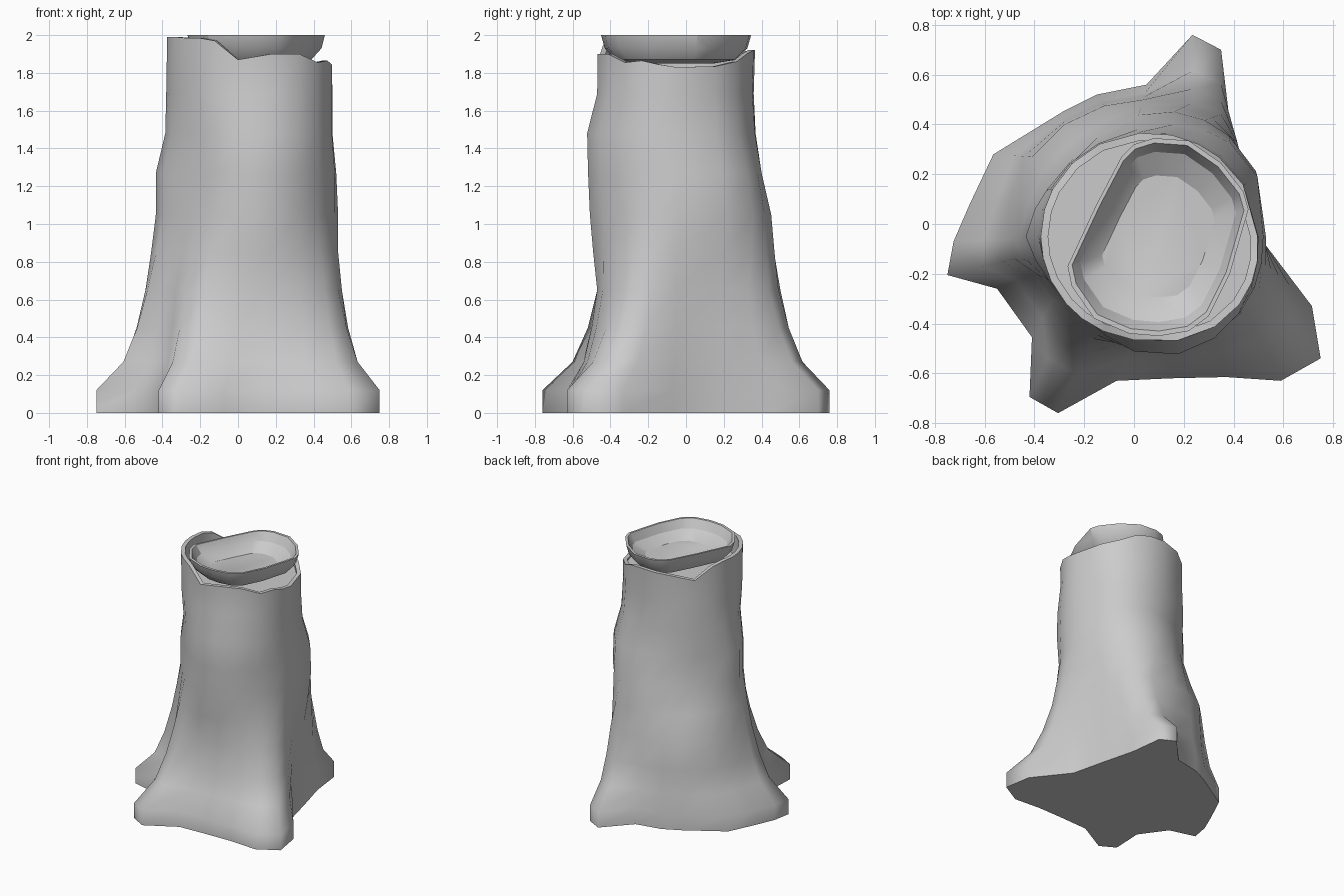
import bpy, bmesh, math

if "Cube" in bpy.data.objects:
    bpy.data.objects.remove(bpy.data.objects["Cube"])

# One entry per vertical strip of the trunk: root outline on the ground, waist outline, angle, broken rim height
BASE = [(.51, -.07), (.45, .18), (.38, .45), (.35, .70), (.235, .76), (.05, .56), (-.15, .52), (-.28, .455),
        (-.565, .28), (-.66, .08), (-.725, -.07), (-.75, -.205), (-.55, -.26), (-.41, -.455), (-.42, -.695),
        (-.305, -.76), (-.07, -.63), (.15, -.62), (.37, -.615), (.59, -.63), (.75, -.54), (.715, -.33)]
WAIST = [(.51, -.05), (.45, .18), (.415, .33), (.35, .44), (.24, .49), (.04, .50), (-.12, .475), (-.28, .40),
         (-.41, .27), (-.46, .09), (-.49, -.06), (-.48, -.14), (-.40, -.20), (-.33, -.31), (-.28, -.40),
         (-.17, -.46), (0, -.47), (.16, -.47), (.33, -.44), (.46, -.37), (.53, -.29), (.55, -.18)]
ANGLES = [0, 30, 50, 63, 78, 95, 117, 135, 153, 165, 180, 192, 205, 220, 232, 245, 262, 285, 305, 322, 335, 347]
RIM = [1.83, 1.835, 1.86, 1.90, 1.92, 1.92, 1.91, 1.88, 1.97, 1.99, 1.99, 1.99, 1.99, 1.985, 1.985, 1.97,
       1.87, 1.90, 1.90, 1.855, 1.865, 1.845]
BOWL = [(.08, .345), (.22, .335), (.35, .245), (.44, .13), (.46, .06), (.385, -.2), (.30, -.37), (.22, -.43),
        (.1, -.45), (-.02, -.44), (-.16, -.38), (-.25, -.25), (-.267, -.17), (-.15, .08), (-.05, .27), (0, .32)]


def loft(name, rings, angle):
    """Skin a stack of equal rings, cap both ends and shade by angle."""
    bm = bmesh.new()
    loops = [[bm.verts.new(p) for p in ring] for ring in rings]
    n = len(loops[0])
    for a, b in zip(loops, loops[1:]):
        for i in range(n):
            j = (i + 1) % n
            bm.faces.new((a[i], a[j], b[j], b[i]))
    bm.faces.new(loops[0])
    bm.faces.new(loops[-1])
    bmesh.ops.recalc_face_normals(bm, faces=bm.faces)
    me = bpy.data.meshes.new(name)
    bm.to_mesh(me)
    bm.free()
    ob = bpy.data.objects.new(name, me)
    bpy.context.collection.objects.link(ob)
    bpy.ops.object.select_all(action='DESELECT')
    ob.select_set(True)
    bpy.context.view_layer.objects.active = ob
    bpy.ops.object.shade_smooth_by_angle(angle=math.radians(angle))
    return ob


def blend(a, b, t):
    return [(p[0] + (q[0] - p[0]) * t, p[1] + (q[1] - p[1]) * t) for p, q in zip(a, b)]


def oval(x0, x1, y0, y1, push=(0, 0, 0, 0), c=(.06, -.05)):
    """Oval with separate reach left, right, front, back, and a push on each diagonal (ne, nw, sw, se)."""
    pts = []
    for d in ANGLES:
        r = math.radians(d)
        u, v = math.cos(r), math.sin(r)
        k = push[int(d // 90)] * abs(math.sin(2 * r))
        pts.append((c[0] + u * (k + (x1 - c[0] if u > 0 else c[0] - x0)),
                    c[1] + v * (k + (y1 - c[1] if v > 0 else c[1] - y0))))
    return pts


def at(ring, z):
    return [(x, y, z) for x, y in ring]


# Hollow trunk with flared roots and a broken rim
chest = oval(-.435, .53, -.53, .45, (.03, -.06, -.07, -.01))
top = oval(-.375, .497, -.47, .367, (0, 0, 0, .025))
inner = oval(-.345, .467, -.44, .337, (0, 0, 0, .025))
trunk = [at(BASE, 0), at(BASE, .12), at(blend(WAIST, BASE, .47), .27), at(blend(WAIST, BASE, .2), .45),
         at(WAIST, .65), at(blend(WAIST, chest, .55), .85), at(chest, 1.05),
         at(oval(-.435, .52, -.53, .39, (.05, -.04, -.07, .01)), 1.27),
         at(oval(-.385, .5, -.53, .37, (.01, 0, -.05, .02)), 1.48),
         at(oval(-.38, .5, -.475, .36, (0, 0, -.01, .02)), 1.69),
         [(x, y, z) for (x, y), z in zip(top, RIM)],
         [(x, y, z) for (x, y), z in zip(inner, RIM)],
         at(inner, 1.82)]
loft("stump_trunk", trunk, 75)


# Shallow bowl resting in the trunk opening
def bowl_ring(s, z):
    return [(.1 + (x - .1) * s, -.05 + (y + .05) * s, z) for x, y in BOWL]


loft("stump_bowl", [bowl_ring(s, z) for s, z in (
    (.5, 1.85), (.8, 1.87), (.95, 1.93), (1, 2), (.95, 2), (.86, 1.935), (.62, 1.88))], 30)
